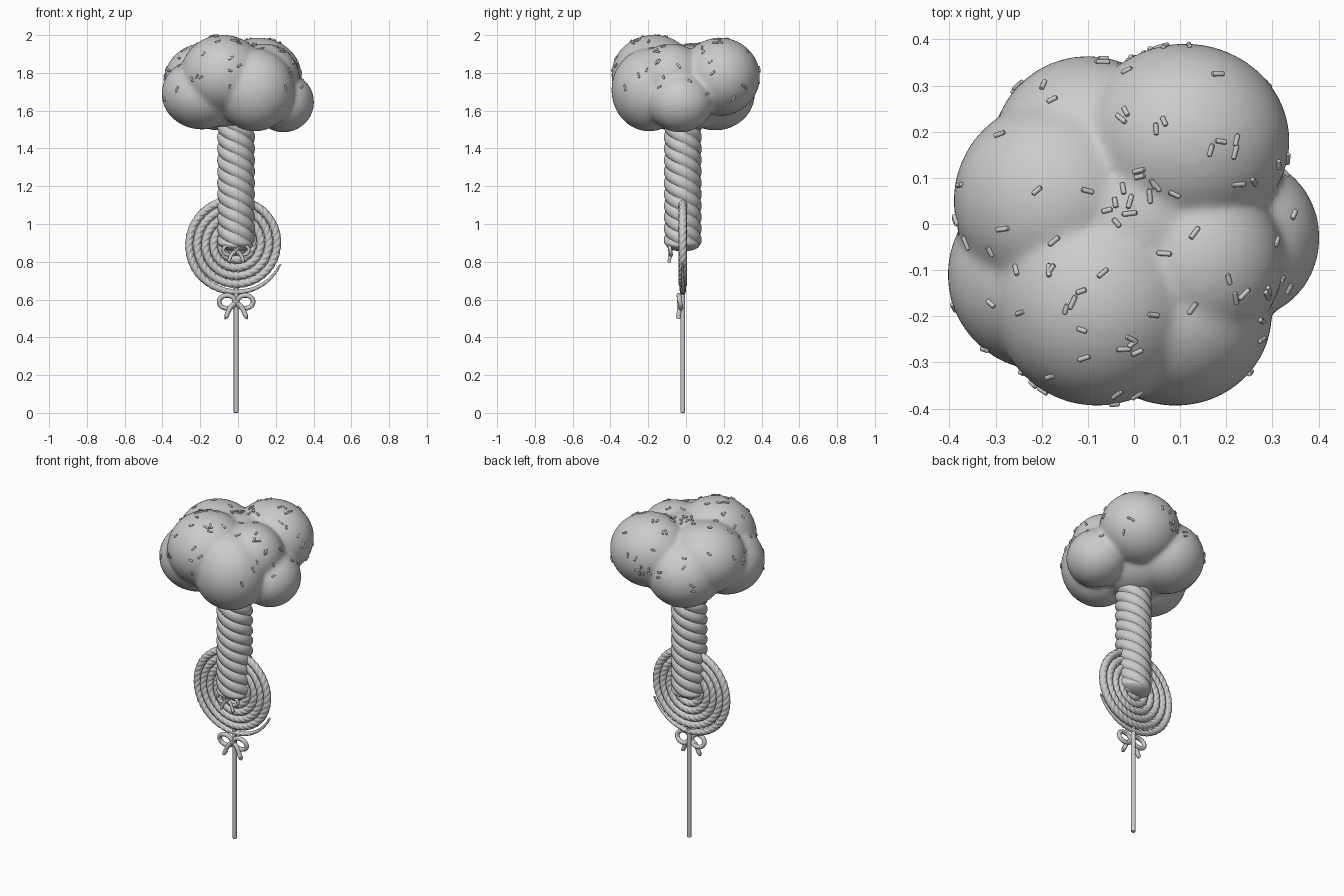
import bpy, bmesh, math, random
from mathutils import Vector, Matrix
from mathutils.bvhtree import BVHTree

random.seed(7)
if "Cube" in bpy.data.objects:
    bpy.data.objects.remove(bpy.data.objects["Cube"])

grey = bpy.data.materials.new("plain_grey")
grey.use_nodes = True
grey.diffuse_color = (0.6, 0.6, 0.6, 1)
grey.node_tree.nodes["Principled BSDF"].inputs["Base Color"].default_value = (0.6, 0.6, 0.6, 1)

CX, CY = -0.01, -0.017
Y_AXIS = Vector((0, 1, 0))


def finish(bm, name):
    bmesh.ops.recalc_face_normals(bm, faces=bm.faces)
    for f in bm.faces:
        f.smooth = True
    mesh = bpy.data.meshes.new(name)
    bm.to_mesh(mesh)
    bm.free()
    mesh.materials.append(grey)
    obj = bpy.data.objects.new(name, mesh)
    bpy.context.collection.objects.link(obj)
    return obj


def sweep(bm, path, radius, side_axis, sides=10, strands=0, twist=0.0, groove=0.2):
    """Tube along path; with strands it becomes a twisted rope. radius(t) takes t in 0..1."""
    rings, dist, n = [], 0.0, len(path)
    for i, p in enumerate(path):
        tangent = (path[min(i + 1, n - 1)] - path[max(i - 1, 0)]).normalized()
        u = tangent.cross(side_axis).normalized()
        v = tangent.cross(u)
        if i:
            dist += (p - path[i - 1]).length
        ring = []
        for k in range(sides):
            a = math.tau * k / sides
            r = radius(i / (n - 1))
            if strands:
                r *= 1 - groove + groove * abs(math.cos(strands * a / 2)) ** 0.6
            a += twist * dist
            ring.append(bm.verts.new(p + (u * math.cos(a) + v * math.sin(a)) * r))
        rings.append(ring)
    for a, b in zip(rings, rings[1:]):
        for k in range(sides):
            j = (k + 1) % sides
            bm.faces.new((a[k], a[j], b[j], b[k]))
    bm.faces.new(rings[0])
    bm.faces.new(rings[-1])


def rounded(r, end):
    """Constant radius with round ends."""
    return lambda t: r * math.sqrt(max(0.02, 1 - max(0, 1 - min(t, 1 - t) / end) ** 2))


# Puffy top: overlapping lobes fused and softened
lobes = [((-0.08, -0.17, 1.79), (0.225, 0.225, 0.212)),   # upper front
         ((0.09, -0.195, 1.71), (0.21, 0.20, 0.22)),      # lower front
         ((-0.19, -0.11, 1.69), (0.215, 0.21, 0.19)),     # left of front
         ((-0.17, 0.05, 1.76), (0.222, 0.22, 0.20)),      # side
         ((-0.10, 0.155, 1.69), (0.21, 0.21, 0.195)),     # back low
         ((0.11, 0.18, 1.78), (0.228, 0.212, 0.207)),     # back high
         ((0.24, -0.03, 1.645), (0.163, 0.175, 0.16)),    # small side
         ((0.14, -0.08, 1.78), (0.185, 0.19, 0.175)),     # bridge
         ((0.0, 0.0, 1.72), (0.24, 0.24, 0.23))]          # core
bm = bmesh.new()
for c, r in lobes:
    bmesh.ops.create_icosphere(bm, subdivisions=4, radius=1,
                               matrix=Matrix.Translation(c) @ Matrix.Diagonal((*r, 1)))
puff = finish(bm, "puffy_top")
remesh = puff.modifiers.new("fuse", "REMESH")
remesh.mode = "VOXEL"
remesh.voxel_size = 0.012
remesh.use_smooth_shade = True
soften = puff.modifiers.new("soften", "SMOOTH")
soften.factor = 0.5
soften.iterations = 10

# Sprinkles: small rods lying on the upper surface
bpy.context.view_layer.update()
tree = BVHTree.FromObject(puff, bpy.context.evaluated_depsgraph_get())
bm = bmesh.new()
count = 0
while count < 95:
    d = Vector([random.gauss(0, 1) for _ in range(3)]).normalized()
    if d.z < -0.15 or random.random() > 0.35 + d.z:
        continue
    hit, normal, _, _ = tree.ray_cast(Vector((0, 0, 1.72)) + d, -d)
    if hit is None:
        continue
    along = normal.cross(Vector([random.gauss(0, 1) for _ in range(3)])).normalized()
    half = random.uniform(0.012, 0.018)
    rod = [hit + normal * 0.002 + along * half * s for s in (-1, -0.85, -0.6, 0.6, 0.85, 1)]
    sweep(bm, rod, rounded(0.0055, 0.3), normal, sides=8)
    count += 1
finish(bm, "sprinkles")

# Thick twisted trunk
bm = bmesh.new()
path = [Vector((CX, CY, 0.855 + 0.75 * i / 180)) for i in range(181)]
sweep(bm, path, rounded(0.1, 0.06), Y_AXIS, sides=64, strands=4, twist=-26, groove=0.13)
finish(bm, "twisted_trunk")

# Flat spiral of rope standing upright, outer end tapering to a tail
bm = bmesh.new()
turns, steps = 5.5, 900
path = []
for i in range(steps + 1):
    back = turns * (1 - i / steps)
    a = math.radians(-24) - math.tau * back
    r = 0.262 - 0.043 * back
    path.append(Vector((-0.015 + r * math.cos(a), CY, 0.894 + r * math.sin(a))))
sweep(bm, path, lambda t: 0.0225 * min(1, 0.25 + (1 - t) / 0.08), Y_AXIS,
      sides=24, strands=3, twist=60, groove=0.17)
finish(bm, "rope_spiral")

# Stick
bm = bmesh.new()
path = [Vector((CX, CY, z)) for z in (0, 0.003, 0.008, 0.3, 0.6, 0.66)]
sweep(bm, path, lambda t: 0.009 if t == 0 else 0.0125, Y_AXIS, sides=20)
finish(bm, "stick")


# Bows: two loops, two tails and a knot each
def bow(name, y, z, s):
    bm = bmesh.new()
    centre = Vector((CX, y, z))
    for side in (-1, 1):
        loop = []
        for i in range(41):
            a = math.pi - math.tau * i / 40
            x = 0.048 + 0.042 * math.cos(a)
            loop.append(centre + s * Vector((side * x, -0.006 * math.sin(a), 0.034 * math.sin(a))))
        sweep(bm, loop, lambda t: 0.0125 * s, Y_AXIS)
        tail = []
        for i in range(17):
            t = i / 16
            tail.append(centre + s * Vector((side * (0.06 * t ** 1.2 + 0.01 * math.sin(math.pi * t)),
                                             -0.008 * t, -0.08 * t + 0.014 * math.sin(math.tau * t) * t)))
        sweep(bm, tail, lambda t: 0.0125 * s, Y_AXIS)
    bmesh.ops.create_icosphere(bm, subdivisions=3, radius=0.016 * s, matrix=Matrix.Translation(centre))
    finish(bm, name)


bow("lower_bow", -0.032, 0.588, 1.0)
bow("upper_bow", -0.083, 0.862, 0.75)

# Keep creases and rims crisp
for name in ("sprinkles", "stick", "lower_bow", "upper_bow"):
    bpy.ops.object.select_all(action="DESELECT")
    obj = bpy.data.objects[name]
    obj.select_set(True)
    bpy.context.view_layer.objects.active = obj
    bpy.ops.object.shade_smooth_by_angle(angle=math.radians(45))
